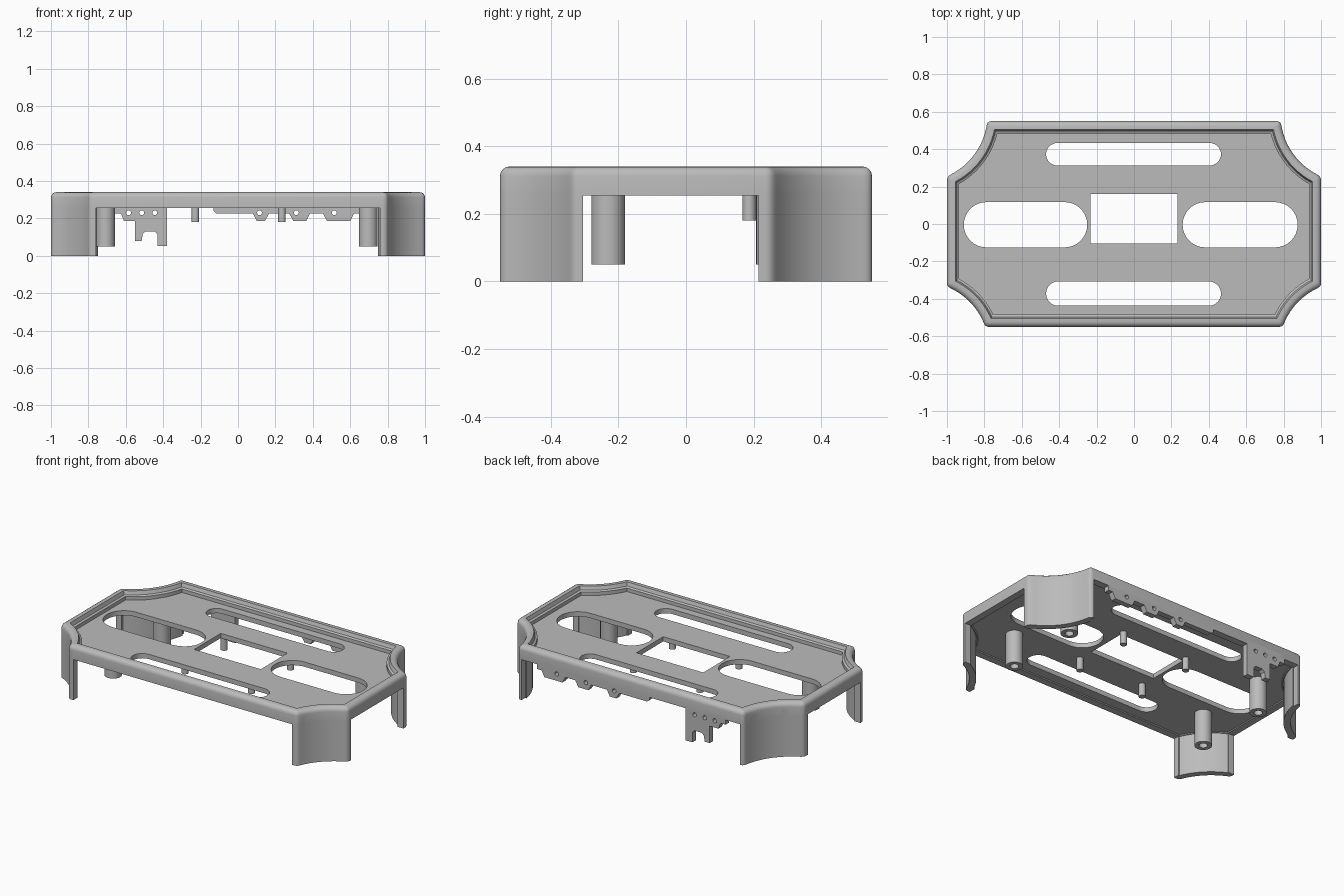
import bpy, bmesh, math
from mathutils import Vector, Matrix

cube = bpy.data.objects.get("Cube")
if cube:
    bpy.data.objects.remove(cube, do_unlink=True)

grey = bpy.data.materials.new("plain_grey")
grey.use_nodes = True
grey.diffuse_color = (0.5, 0.5, 0.5, 1)
grey.node_tree.nodes["Principled BSDF"].inputs["Base Color"].default_value = grey.diffuse_color


def finish(name, bm):
    bmesh.ops.remove_doubles(bm, verts=bm.verts, dist=1e-5)
    bmesh.ops.recalc_face_normals(bm, faces=bm.faces)
    mesh = bpy.data.meshes.new(name)
    bm.to_mesh(mesh)
    bm.free()
    mesh.materials.append(grey)
    obj = bpy.data.objects.new(name, mesh)
    bpy.context.collection.objects.link(obj)
    bpy.ops.object.select_all(action='DESELECT')
    bpy.context.view_layer.objects.active = obj
    obj.select_set(True)
    bpy.ops.object.shade_smooth_by_angle(angle=math.radians(30))
    return obj


def prism(name, loops, low, high, upright=False):
    """Extrude 2D loops (first is the border, the rest are holes)."""
    curve = bpy.data.curves.new(name, 'CURVE')
    curve.dimensions, curve.fill_mode = '2D', 'BOTH'
    curve.extrude = (high - low) / 2
    for loop in loops:
        spline = curve.splines.new('POLY')
        spline.points.add(len(loop) - 1)
        for p, (u, v) in zip(spline.points, loop):
            p.co = (u, v, 0, 1)
        spline.use_cyclic_u = True
    temp = bpy.data.objects.new(name, curve)
    mesh = bpy.data.meshes.new_from_object(temp)
    bm = bmesh.new()
    bm.from_mesh(mesh)
    bpy.data.objects.remove(temp)
    bpy.data.curves.remove(curve)
    bpy.data.meshes.remove(mesh)
    bmesh.ops.translate(bm, verts=bm.verts, vec=(0, 0, (low + high) / 2))
    if upright:
        for v in bm.verts:
            v.co = (v.co.x, v.co.z, v.co.y)
    return finish(name, bm)


def circle(x, y, r, n=24):
    return [(x + r * math.cos(math.tau * i / n), y + r * math.sin(math.tau * i / n)) for i in range(n)]


def slot(x0, x1, y0, y1, n=16):
    r, y = (y1 - y0) / 2, (y0 + y1) / 2
    turn = [math.pi * i / n - math.pi / 2 for i in range(n + 1)]
    right = [(x1 - r + r * math.cos(a), y + r * math.sin(a)) for a in turn]
    left = [(x0 + r - r * math.cos(a), y - r * math.sin(a)) for a in turn]
    return right + left


def corner_arc(a, b, radius=0.36, n=14):
    """Concave arc from a to b with softened ends; a on the side, b on the long edge."""
    a, b = Vector(a), Vector(b)
    mid, chord = (a + b) / 2, b - a
    out = Vector((chord.y, -chord.x)).normalized()
    if out.dot(mid) < 0:
        out = -out
    centre = mid + out * math.sqrt(radius ** 2 - chord.length_squared / 4)
    t0 = math.atan2(*(a - centre).yx)
    t1 = math.atan2(*(b - centre).yx)
    turn = (t1 - t0 + math.pi) % math.tau - math.pi
    arc = [centre + radius * Vector((math.cos(t0 + turn * i / n), math.sin(t0 + turn * i / n)))
           for i in range(n + 1)]
    soft = 0.02

    def rounded(tip, before, after):
        pts = [before, tip, after]
        return [pts[0] * (1 - t) ** 2 + pts[1] * 2 * t * (1 - t) + pts[2] * t * t
                for t in (0, 0.25, 0.5, 0.75, 1)]
    start = rounded(a, a - Vector((0, math.copysign(soft, a.y))), arc[1])
    end = rounded(b, arc[-2], b - Vector((soft, 0)))
    return start + arc[2:-2] + end


def offset(points, d, closed=True):
    """Shift a counter-clockwise path inwards by d."""
    result, n = [], len(points)
    for i, p in enumerate(points):
        before = points[i - 1] if closed or i > 0 else None
        after = points[(i + 1) % n] if closed or i < n - 1 else None
        d1 = (p - before).normalized() if before is not None else (after - p).normalized()
        d2 = (after - p).normalized() if after is not None else d1
        n1, n2 = Vector((-d1.y, d1.x)), Vector((-d2.y, d2.x))
        result.append(p + (n1 + n2) * d / (1 + n1.dot(n2)))
    return result


def flip(points):
    return [Vector((-p.x, p.y)) for p in reversed(points)]


# Overall outline, counter-clockwise
back = corner_arc((1, 0.255), (0.785, 0.55))
front = corner_arc((1, -0.335), (0.795, -0.55))[::-1]
outline = back + flip(back) + flip(front) + front

# Raised rim: a closed cross-section carried round the outline
section = [(0, 0.255), (0, 0.312)]
section += [(0.028 * (1 - math.cos(a)), 0.312 + 0.028 * math.sin(a))
            for a in (math.pi / 8 * i for i in range(1, 5))]
section += [(0.045, 0.34), (0.053, 0.318), (0.065, 0.312), (0.065, 0.275), (0.045, 0.255)]
bm = bmesh.new()
rings = [[bm.verts.new((p.x, p.y, z)) for p in offset(outline, d)] for d, z in section]
for k, ring in enumerate(rings):
    upper = rings[(k + 1) % len(rings)]
    for i in range(len(ring)):
        j = (i + 1) % len(ring)
        bm.faces.new((ring[i], ring[j], upper[j], upper[i]))
finish("rim", bm)

# Recessed deck with its openings
prism("deck", [
    [tuple(p) for p in offset(outline, 0.04)],
    slot(-0.91, -0.25, -0.125, 0.117),
    slot(0.26, 0.875, -0.125, 0.117),
    slot(-0.47, 0.465, 0.313, 0.433),
    slot(-0.47, 0.465, -0.437, -0.307),
    [(-0.232, -0.105), (0.232, -0.105), (0.232, 0.16), (-0.232, 0.16)],
], 0.26, 0.29)

# Four curved corner legs
back_path = [Vector((1, 0.215))] + back + [Vector((0.76, 0.55))]
front_path = [Vector((0.76, -0.55))] + front + [Vector((1, -0.305))]
for name, path in (("back_left_leg", back_path), ("back_right_leg", flip(back_path)),
                   ("front_left_leg", front_path), ("front_right_leg", flip(front_path))):
    strip = path + offset(path, 0.04, closed=False)[::-1]
    prism(name, [[tuple(p) for p in strip]], 0, 0.3)

# Hollow screw posts and small locating pegs
for side, px, gx in (("left", 0.697, 0.235), ("right", -0.708, -0.228)):
    for end, py, gy in (("back", 0.257, 0.187), ("front", -0.23, -0.2)):
        prism(f"{end}_{side}_post", [circle(px, py, 0.05), circle(px, py, 0.025)], 0.05, 0.265)
        prism(f"{end}_{side}_peg", [circle(gx, gy, 0.02, 16)], 0.18, 0.265)

# Drilled tabs hanging from the back wall
top, step, low = 0.28, 0.225, 0.187
fork = [(-0.66, top), (-0.66, step), (-0.625, step), (-0.61, low), (-0.55, low), (-0.55, 0.08),
        (-0.515, 0.08), (-0.51, 0.115), (-0.495, 0.13), (-0.445, 0.13), (-0.43, 0.115),
        (-0.43, 0.053), (-0.38, 0.053), (-0.38, top)]
prism("fork_tab", [fork] + [circle(x, 0.23, 0.013, 16) for x in (-0.585, -0.515, -0.445)],
      0.515, 0.55, upright=True)

strip = [(-0.13, top), (-0.13, 0.24), (-0.115, step)]
for x0, x1 in ((0.08, 0.165), (0.275, 0.385), (0.455, 0.62)):
    strip += [(x0, step), (x0 + 0.02, low), (x1 - 0.02, low), (x1, step)]
strip += [(0.65, step), (0.65, top)]
prism("long_tab", [strip] + [circle(x, 0.23, 0.013, 16) for x in (0.115, 0.312, 0.515)],
      0.515, 0.55, upright=True)
